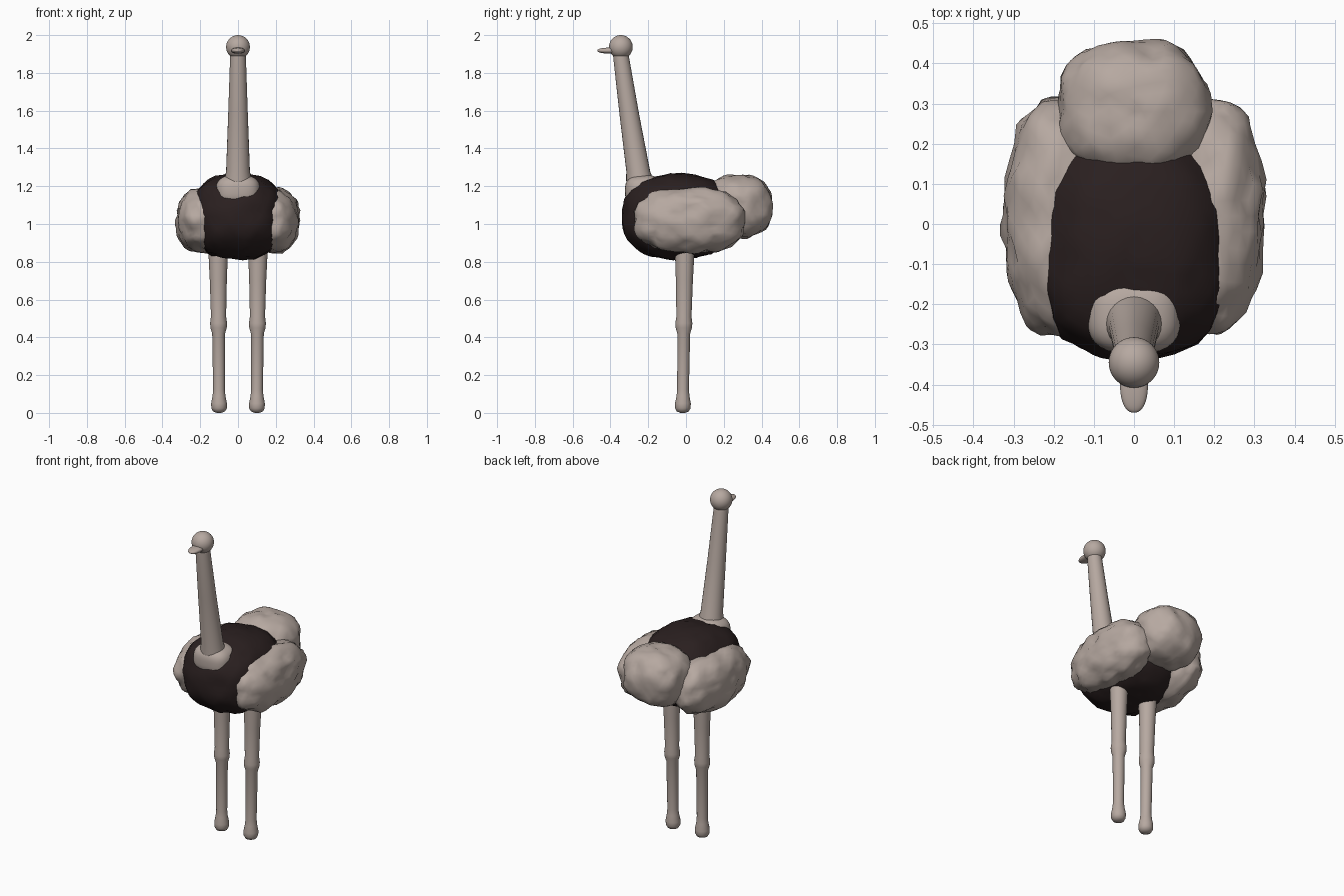
import bpy, bmesh, math
from mathutils import Vector, noise

if "Cube" in bpy.data.objects:
    bpy.data.objects.remove(bpy.data.objects["Cube"])


def material(name, rgb):
    m = bpy.data.materials.new(name)
    m.diffuse_color = (*rgb, 1)
    m.use_nodes = True
    m.node_tree.nodes["Principled BSDF"].inputs["Base Color"].default_value = m.diffuse_color
    return m


SKIN = material("warm beige", (0.47, 0.395, 0.355))
DARK = material("dark brown", (0.023, 0.014, 0.014))


def finish(bm, name, mat):
    bmesh.ops.recalc_face_normals(bm, faces=bm.faces)
    for f in bm.faces:
        f.smooth = True
    me = bpy.data.meshes.new(name)
    bm.to_mesh(me)
    bm.free()
    me.materials.append(mat)
    ob = bpy.data.objects.new(name, me)
    bpy.context.collection.objects.link(ob)
    return ob


def blob(name, mat, centre, radii, power=2.0, rough=0.0, sub=4):
    """Rounded superellipsoid with an optional lumpy feather surface."""
    bm = bmesh.new()
    bmesh.ops.create_icosphere(bm, subdivisions=sub, radius=1)
    c = Vector(centre)
    for v in bm.verts:
        d = v.co.normalized()
        k = sum(abs(a) ** power for a in d) ** (-1 / power)
        p = Vector(d[i] * k * radii[i] for i in range(3))
        n = noise.noise((p + c) * 14) + 0.6 * noise.noise((p + c) * 31)
        v.co = c + p + d * n * rough
    return finish(bm, name, mat)


def tube(name, mat, rings, sides=24):
    """Skin circular rings given as (x, y, z, radius)."""
    bm = bmesh.new()
    loops = []
    for x, y, z, r in rings:
        loops.append([bm.verts.new((x + r * math.cos(2 * math.pi * i / sides),
                                    y + r * math.sin(2 * math.pi * i / sides), z))
                      for i in range(sides)])
    for a, b in zip(loops, loops[1:]):
        for i in range(sides):
            j = (i + 1) % sides
            bm.faces.new((a[i], a[j], b[j], b[i]))
    bm.faces.new(loops[0])
    bm.faces.new(loops[-1])
    return finish(bm, name, mat)


# Plumage: dark trunk, pale wings and tail
blob("body", DARK, (0, -0.045, 1.04), (0.25, 0.29, 0.225), 2.5, 0.012)
blob("tail", SKIN, (0, 0.28, 1.095), (0.19, 0.178, 0.167), 2.4, 0.014)
for side, label in ((-1, "left"), (1, "right")):
    blob(label + "_wing", SKIN, (side * 0.185, 0.02, 1.02),
         (0.137, 0.295, 0.172), 2.35, 0.018)

# Neck with its pale base on the chest
blob("neck_base", SKIN, (0, -0.225, 1.175), (0.117, 0.098, 0.085), 2.8)
tube("neck", SKIN, [(0, -0.235, 1.16, 0.075), (0, -0.245, 1.235, 0.072),
                    (0, -0.253, 1.28, 0.063), (0, -0.30, 1.58, 0.052),
                    (0, -0.343, 1.88, 0.042), (0, -0.347, 1.93, 0.040)])

# Head and flat beak
blob("head", SKIN, (0, -0.345, 1.937), (0.063, 0.063, 0.063))
blob("beak", SKIN, (0, -0.395, 1.918), (0.035, 0.075, 0.016), 2.3)

# Legs: thigh, knobbly joint, shin and rounded foot
PROFILE = [(0.0, 0.012), (0.008, 0.032), (0.025, 0.041), (0.05, 0.042),
           (0.09, 0.034), (0.125, 0.031), (0.42, 0.034), (0.45, 0.043),
           (0.475, 0.045), (0.51, 0.040), (0.70, 0.045), (0.86, 0.052),
           (0.98, 0.055)]
for side, label in ((-1, "left"), (1, "right")):
    tube(label + "_leg", SKIN,
         [(side * (0.1 + 0.006 * z), -0.017 + 0.012 * z, z, r) for z, r in PROFILE])
